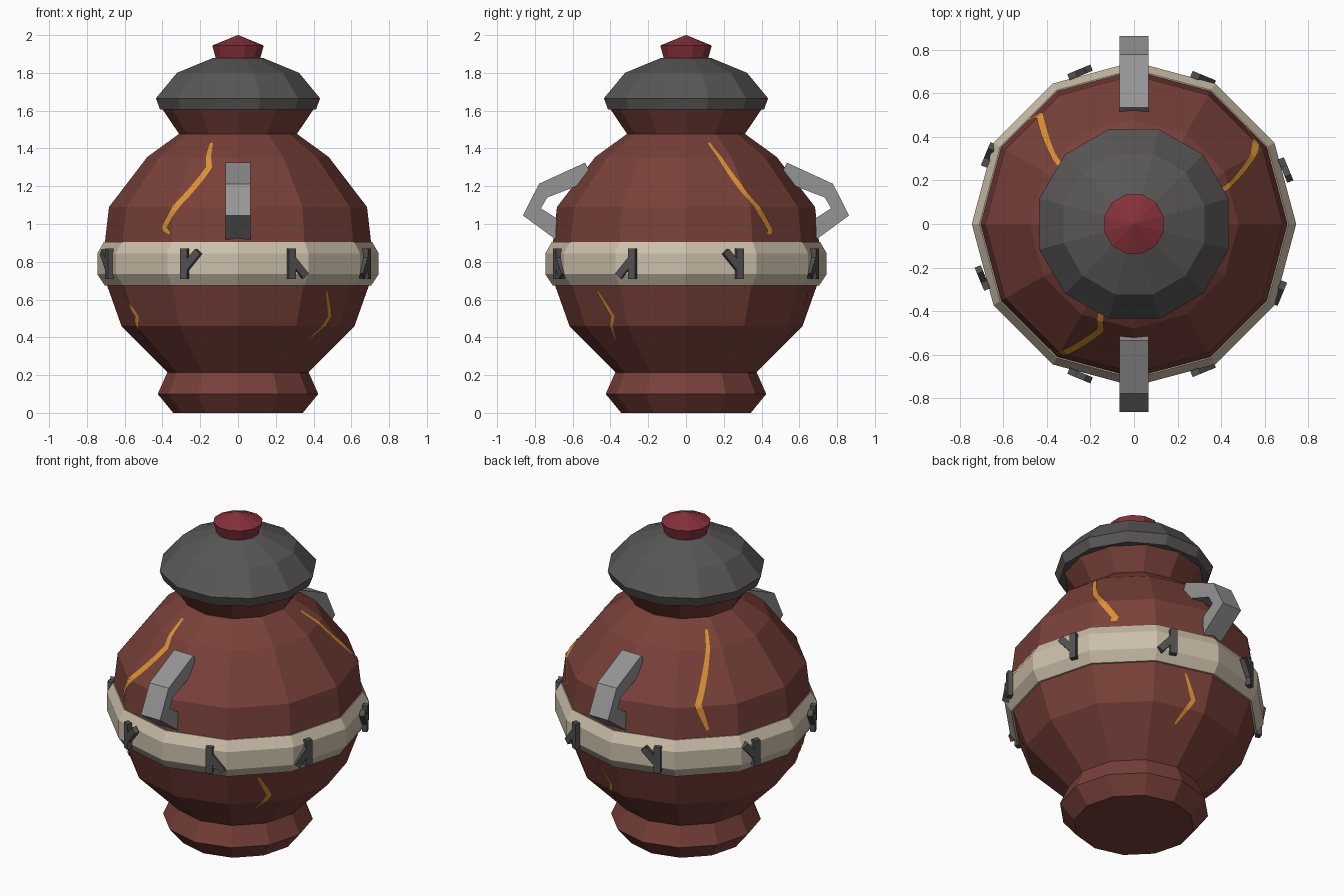
import bpy, bmesh, math
from mathutils import Vector, Matrix

cube = bpy.data.objects.get("Cube")
if cube:
    bpy.data.objects.remove(cube, do_unlink=True)

SIDES = 12
STEP = math.tau / SIDES


def material(name, r, g, b):
    m = bpy.data.materials.new(name)
    m.use_nodes = True
    m.diffuse_color = (r, g, b, 1)
    bsdf = next(n for n in m.node_tree.nodes if n.type == 'BSDF_PRINCIPLED')
    bsdf.inputs["Base Color"].default_value = (r, g, b, 1)
    return m


clay = material("terracotta", .19, .052, .041)
iron = material("dark grey", .098, .094, .092)
cream = material("cream", .60, .52, .40)
steel = material("mid grey", .30, .30, .30)
ruby = material("deep red", .24, .03, .042)
amber = material("amber", .70, .28, .035)
ink = material("charcoal", .085, .08, .08)


def finish(name, bm, mat, fix_normals=True):
    if fix_normals:
        bmesh.ops.recalc_face_normals(bm, faces=bm.faces[:])
    mesh = bpy.data.meshes.new(name)
    bm.to_mesh(mesh)
    bm.free()
    mesh.materials.append(mat)
    obj = bpy.data.objects.new(name, mesh)
    bpy.context.scene.collection.objects.link(obj)
    return obj


def lathe(name, profile, mat, turn=0.0, closed=False):
    """Revolve (radius, height) points; open profiles get caps."""
    bm = bmesh.new()
    rings = [[bm.verts.new((r * math.cos(turn + i * STEP), r * math.sin(turn + i * STEP), z))
              for i in range(SIDES)] for r, z in profile]
    pairs = list(zip(rings, rings[1:]))
    if closed:
        pairs.append((rings[-1], rings[0]))
    for low, high in pairs:
        for i in range(SIDES):
            j = (i + 1) % SIDES
            bm.faces.new((low[i], low[j], high[j], high[i]))
    if not closed:
        bm.faces.new(rings[0][::-1])
        bm.faces.new(rings[-1])
    return finish(name, bm, mat)


# Urn body with foot and flared neck
BODY = [(.343, 0), (.425, .10), (.374, .215), (.617, .46), (.695, .68),
        (.705, .90), (.683, 1.09), (.48, 1.355), (.312, 1.477), (.405, 1.615)]
lathe("urn_body", BODY, clay)

# Band around the belly
lathe("belly_band", [(.66, .675), (.705, .675), (.745, .735), (.745, .845),
                     (.71, .905), (.66, .905)], cream, closed=True)

# Lid and knob, turned half a side
lathe("lid", [(.427, 1.605), (.45, 1.665), (.335, 1.80), (.135, 1.88)], iron, STEP / 2)
knob = lathe("lid_knob", [(.12, 1.87), (.141, 1.945), (.002, 2.0)], ruby, STEP / 2)

# Bent bar handles, front and back
HANDLE = [(.534, 1.325), (.778, 1.213), (.863, 1.045), (.69, .918),
          (.685, 1.03), (.768, 1.083), (.735, 1.14), (.49, 1.235)]
for name, side in (("front_handle", -1), ("back_handle", 1)):
    bm = bmesh.new()
    face = bm.faces.new([bm.verts.new((-.066, side * y, z)) for y, z in HANDLE])
    ext = bmesh.ops.extrude_face_region(bm, geom=[face])
    bmesh.ops.translate(bm, vec=(.132, 0, 0),
                        verts=[v for v in ext["geom"] if isinstance(v, bmesh.types.BMVert)])
    finish(name, bm, steel)


# Forked marks on the band: angle, side and rise of the slanted stroke
def add_bar(bm, frame, length, offset, tilt):
    local = Matrix.Translation(offset) @ Matrix.Rotation(tilt, 4, 'X')
    bmesh.ops.create_cube(bm, size=1, matrix=frame @ local @ Matrix.Diagonal((.03, .04, length, 1)))


MARKS = [(-1, 1), (-1, -1), (-1, 1), (-1, 1), (-1, 1), (1, 1), (1, -1), (-1, -1)]
for i, (side, rise) in enumerate(MARKS):
    bm = bmesh.new()
    frame = Matrix.Rotation(math.radians(22.5 + 45 * i), 4, 'Z') @ Matrix.Translation((.738, 0, .79))
    add_bar(bm, frame, .16, (0, 0, 0), 0)
    add_bar(bm, frame, .115, (0, side * .042, rise * .022), -side * rise * math.radians(41))
    finish(f"band_mark_{i + 1}", bm, ink)


# Cracks: thin ribbons laid on the faceted body
def on_body(angle, z, lift=.006):
    for (r0, z0), (r1, z1) in zip(BODY, BODY[1:]):
        if z0 <= z <= z1:
            r = r0 + (r1 - r0) * (z - z0) / (z1 - z0)
            break
    r *= math.cos(STEP / 2) / math.cos(angle % STEP - STEP / 2)
    r += lift
    return Vector((r * math.cos(angle), r * math.sin(angle), z))


def crack(name, points, width):
    path = []
    for (a0, z0), (a1, z1) in zip(points, points[1:]):
        path += [(math.radians(a0 + (a1 - a0) * k / 10), z0 + (z1 - z0) * k / 10) for k in range(10)]
    path.append((math.radians(points[-1][0]), points[-1][1]))
    centre = [on_body(a, z) for a, z in path]
    bm = bmesh.new()
    rows = []
    last = len(path) - 1
    for k, (a, z) in enumerate(path):
        tangent = (centre[min(k + 1, last)] - centre[max(k - 1, 0)]).normalized()
        around = Vector((-math.sin(a), math.cos(a), 0))
        slope = (on_body(a, z + .01) - on_body(a, z - .01)).normalized()
        across = tangent.cross(around.cross(slope)).normalized()
        half = width / 2 * (.45 + .55 * math.sin(math.pi * k / last))
        da = across.dot(around) * half / centre[k].xy.length
        dz = across.z * half
        rows.append([bm.verts.new(on_body(a + s * da, z + s * dz)) for s in (-1, 1)])
    for (a, b), (c, d) in zip(rows, rows[1:]):
        face = bm.faces.new((a, b, d, c))
        face.normal_update()
        if face.normal.dot(Vector((*face.calc_center_median().xy, 0))) < 0:
            face.normal_flip()
    finish(name, bm, amber, False)


crack("upper_crack_front", [(248, 1.43), (252.5, 1.30), (235, .98), (239, .95)], .036)
crack("upper_crack_right", [(19, 1.43), (30, 1.16), (41.5, .96), (39, .95)], .036)
crack("upper_crack_back", [(143, 1.43), (131, 1.10), (135.5, .95)], .036)
for i, start in enumerate((315, 206, 76)):
    crack(f"lower_crack_{i + 1}", [(start, .645), (start + 6.5, .51), (start, .385)], .026)
